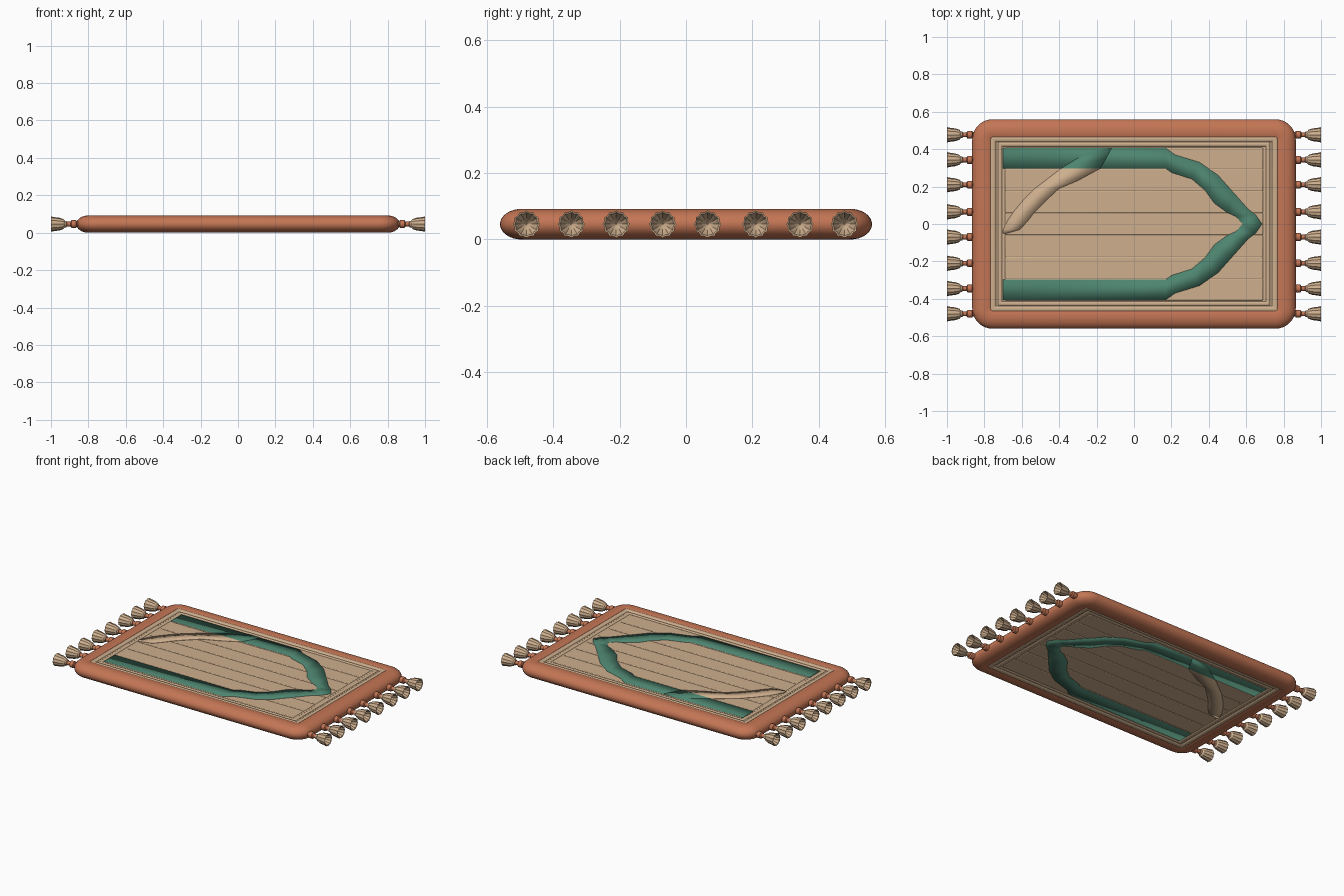
import bpy, bmesh, math

if "Cube" in bpy.data.objects:
    bpy.data.objects.remove(bpy.data.objects["Cube"])

MID = 0.046  # half the thickness of the rug


def material(name, rgb):
    m = bpy.data.materials.new(name)
    m.use_nodes = True
    m.diffuse_color = (*rgb, 1)
    m.node_tree.nodes["Principled BSDF"].inputs["Base Color"].default_value = (*rgb, 1)
    return m


TERRACOTTA = material("terracotta", (0.55, 0.18, 0.09))
TAN = material("tan", (0.62, 0.43, 0.27))
TEAL = material("teal", (0.075, 0.23, 0.16))


def finish(name, bm, mats, location=(0, 0, MID), angle=40):
    bmesh.ops.recalc_face_normals(bm, faces=bm.faces)
    mesh = bpy.data.meshes.new(name)
    bm.to_mesh(mesh)
    bm.free()
    ob = bpy.data.objects.new(name, mesh)
    bpy.context.collection.objects.link(ob)
    ob.location = location
    for m in mats:
        mesh.materials.append(m)
    bpy.ops.object.select_all(action="DESELECT")
    ob.select_set(True)
    bpy.context.view_layer.objects.active = ob
    bpy.ops.object.shade_smooth_by_angle(angle=math.radians(angle))
    return ob


def bridge(bm, loops, closed=False, mat=lambda i: 0):
    """Skin a list of vertex rings with quads."""
    pairs = list(zip(loops, loops[1:] + loops[:1])) if closed else list(zip(loops, loops[1:]))
    for i, (a, b) in enumerate(pairs):
        for k in range(len(a)):
            n = (k + 1) % len(a)
            bm.faces.new((a[k], a[n], b[n], b[k])).material_index = mat(i)


def frame(name, hx, hy, radius, profile, mat):
    """Sweep a closed profile of (inset, height) around a rounded rectangle."""
    bm = bmesh.new()
    loops = []
    for inset, z in profile:
        r, loop = max(radius - inset, 0.002), []
        for q, (sx, sy) in enumerate(((1, 1), (-1, 1), (-1, -1), (1, -1))):
            for s in range(9):
                t = math.pi / 2 * (q + s / 8)
                loop.append(bm.verts.new((sx * (hx - inset - r) + r * math.cos(t),
                                          sy * (hy - inset - r) + r * math.sin(t), z)))
        loops.append(loop)
    bridge(bm, loops, closed=True)
    return finish(name, bm, [mat])


def box(name, size, y, mat, bevel):
    bm = bmesh.new()
    bmesh.ops.create_cube(bm, size=1)
    bmesh.ops.scale(bm, vec=size, verts=bm.verts)
    ob = finish(name, bm, [mat], (0, y, MID))
    mod = ob.modifiers.new("soft_edges", "BEVEL")
    mod.width, mod.segments = bevel, 3
    return ob


def plate(name, left, right, z, thick, mats, rule, mirror_y):
    """Thin plate between two edge lines, repeated on the underside."""
    bm = bmesh.new()
    rows = [(bm.verts.new((*a, z)), bm.verts.new((*b, z))) for a, b in zip(left, right)]
    for (a, b), (c, d) in zip(rows, rows[1:]):
        verts = [a, b, d, c] if b is not d else [a, b, c]
        f = bm.faces.new(verts)
        f.material_index = rule(f.calc_center_median())
    ob = finish(name, bm, mats)
    mod = ob.modifiers.new("both_sides", "MIRROR")
    mod.use_axis = (False, mirror_y, True)
    mod.merge_threshold = 0.0005
    mod = ob.modifiers.new("thickness", "SOLIDIFY")
    mod.thickness, mod.offset = thick, 0
    return ob


# Padded border with a rounded outer edge
steps = [math.pi * (k / 16 - 0.5) for k in range(17)]
padding = [(0.065 * (1 - math.cos(t)), MID * math.sin(t)) for t in steps]
padding += [(0.09, 0.045), (0.098, 0.041), (0.1, 0.034),
            (0.1, -0.034), (0.098, -0.041), (0.09, -0.045)]
frame("border", 0.865, 0.56, 0.11, padding, TERRACOTTA)

# Woven centre, two raised frames and seven pleats
box("panel", (1.55, 0.94, 0.072), 0, TAN, 0.002)


def ridge(width, top):
    arc = [math.pi * k / 6 for k in range(7)]
    upper = [(width / 2 * (1 - math.cos(t)), 0.034 + (top - 0.034) * math.sin(t)) for t in arc]
    return upper + [(d, -z) for d, z in reversed(upper)]


frame("outer_ridge", 0.772, 0.472, 0.01, ridge(0.035, 0.044), TAN)
frame("inner_ridge", 0.728, 0.438, 0.01, ridge(0.024, 0.041), TAN)
PLEAT = 0.117
for i in range(7):
    box(f"pleat_{i + 1}", (1.38, PLEAT, 0.0775), (i - 3) * PLEAT, TAN, 0.005)

# Pointed arch, mirrored front to back
arch_outer = [(-0.70, 0.405), (0.17, 0.405), (0.22, 0.37), (0.35, 0.33), (0.45, 0.26),
              (0.53, 0.17), (0.61, 0.08), (0.65, 0.05), (0.685, 0.0)]
arch_inner = [(-0.70, 0.297), (0.17, 0.297), (0.20, 0.275), (0.31, 0.24), (0.38, 0.18),
              (0.43, 0.11), (0.50, 0.06), (0.545, 0.04), (0.58, 0.0)]
plate("arch", arch_outer, arch_inner, 0.0385, 0.004, [TEAL], lambda c: 0, True)

# Curved raised leaf, teal where it crosses the arch
levels = [-0.05, -0.03, 0.02, 0.065, 0.13, 0.19, 0.232, 0.297, 0.35, 0.405]
leaf_left = [-0.70, -0.70, -0.675, -0.645, -0.59, -0.53, -0.475, -0.39, -0.305, -0.21]
leaf_right = [-0.68, -0.61, -0.565, -0.53, -0.465, -0.40, -0.30, -0.18, -0.15, -0.12]
plate("leaf", list(zip(leaf_left, levels)), list(zip(leaf_right, levels)),
      0.0395, 0.006, [TAN, TEAL], lambda c: int(c.y > 0.297), False)

# Tassels: bound cord, then a fluted hollow bell
SIDES = 24
tassel = [(0.85, 0.014, 0), (0.862, 0.014, 0), (0.866, 0.021, 0), (0.89, 0.021, 0),
          (0.895, 0.013, 0), (0.915, 0.013, 0), (0.917, 0.017, 0), (0.926, 0.018, 0),
          (0.934, 0.027, 0.04), (0.955, 0.034, 0.08), (0.98, 0.037, 0.1), (1.0, 0.041, 0.1),
          (0.998, 0.036, 0.1), (0.97, 0.024, 0.06), (0.945, 0.002, 0)]
for i, y in enumerate((-0.48, -0.345, -0.21, -0.07, 0.065, 0.21, 0.343, 0.477)):
    bm = bmesh.new()
    loops = []
    for x, r, flute in tassel:
        ring = []
        for k in range(SIDES):
            t, rr = math.tau * k / SIDES, r * (1 - flute * (k % 2))
            ring.append(bm.verts.new((x, rr * math.cos(t), rr * math.sin(t))))
        loops.append(ring)
    bridge(bm, loops, mat=lambda s: int(s > 5))
    bm.faces.new(loops[-1]).material_index = 1
    bm.faces.new(loops[0])
    ob = finish(f"tassel_{i + 1}", bm, [TERRACOTTA, TAN], (0, y, MID), 30)
    ob.modifiers.new("both_ends", "MIRROR").use_axis = (True, False, False)
